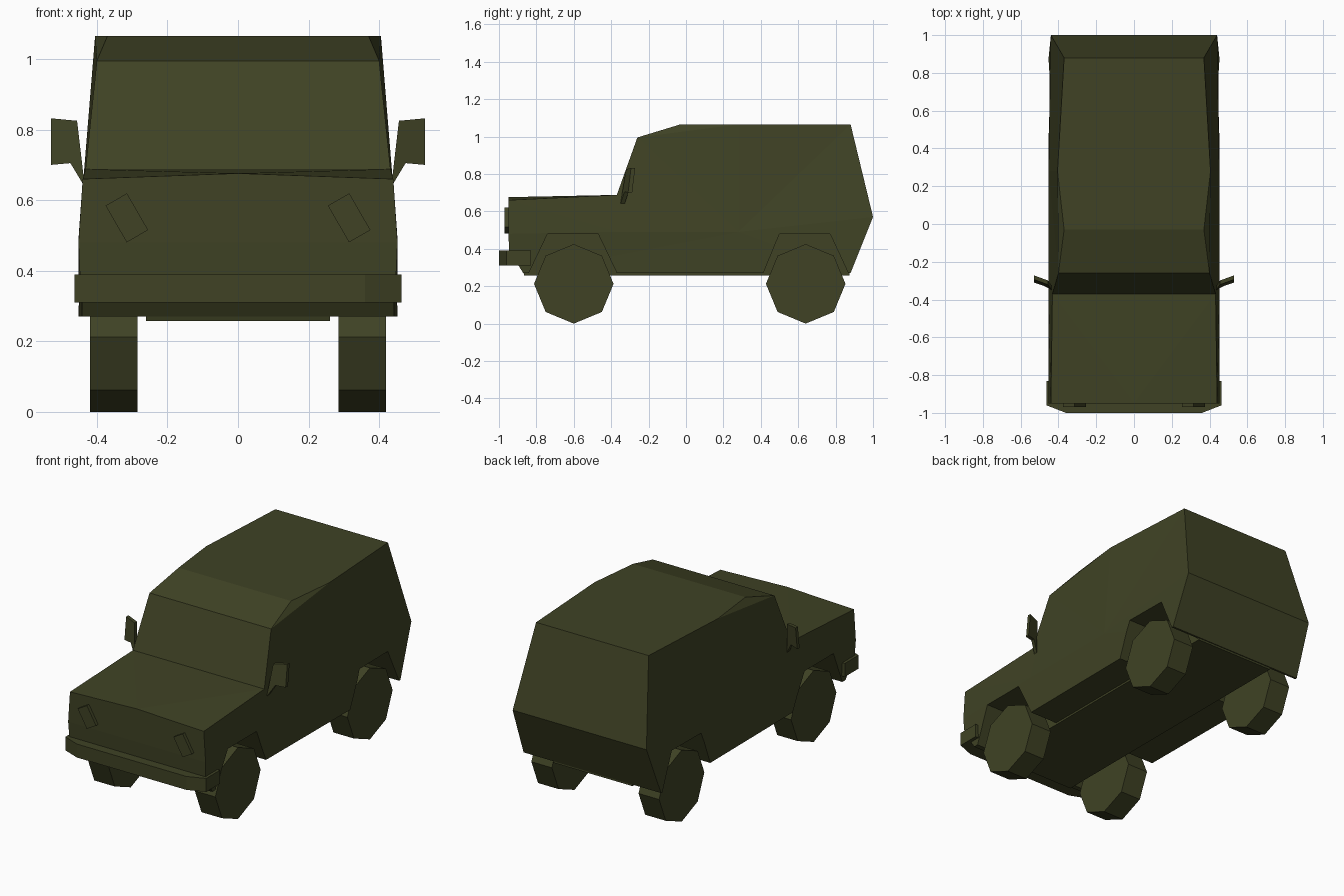
import bpy, bmesh, math
from mathutils import Matrix

cube = bpy.data.objects.get("Cube")
if cube:
    bpy.data.objects.remove(cube, do_unlink=True)

COLOUR = (0.05, 0.055, 0.018, 1)
olive = bpy.data.materials.new("dark olive")
olive.use_nodes = True
olive.diffuse_color = COLOUR
shader = next(n for n in olive.node_tree.nodes if n.type == 'BSDF_PRINCIPLED')
shader.inputs["Base Color"].default_value = COLOUR
shader.inputs["Roughness"].default_value = 0.8


def finish(name, bm):
    bmesh.ops.recalc_face_normals(bm, faces=bm.faces)
    mesh = bpy.data.meshes.new(name)
    bm.to_mesh(mesh)
    bm.free()
    mesh.materials.append(olive)
    ob = bpy.data.objects.new(name, mesh)
    bpy.context.collection.objects.link(ob)
    return ob


def prism(name, outline, offset):
    """Flat outline of 3D points pushed along an offset into a solid."""
    bm = bmesh.new()
    a = [bm.verts.new(p) for p in outline]
    b = [bm.verts.new([u + v for u, v in zip(p, offset)]) for p in outline]
    bm.faces.new(a)
    bm.faces.new(b[::-1])
    for i in range(len(a)):
        j = (i + 1) % len(a)
        bm.faces.new((a[i], b[i], b[j], a[j]))
    return finish(name, bm)


# Body shell: half width, y, z of each named point, mirrored across the middle
points = dict(
    sill_front=(.44, -.87, .27), nose_low=(.448, -.945, .39),
    nose_belt=(.452, -.95, .48), hood_front=(.44, -.95, .66),
    screen_base=(.432, -.37, .688), screen_top=(.40, -.26, .995),
    roof_front=(.37, -.03, 1.065), roof_mid=(.405, .28, 1.065),
    roof_rear=(.37, .88, 1.065), tail=(.44, 1.0, .57),
    sill_rear=(.452, .88, .27), belt_front=(.452, -.37, .49),
    belt_mid=(.452, .28, .49))
bm = bmesh.new()
sides = [{k: bm.verts.new((s * x, y, z)) for k, (x, y, z) in points.items()}
         for s in (1, -1)]
panels = ["sill_front nose_low nose_belt belt_front",
          "sill_front belt_front belt_mid sill_rear",
          "sill_rear belt_mid tail",
          "nose_belt hood_front screen_base belt_front",
          "belt_front screen_base screen_top roof_mid belt_mid",
          "screen_top roof_front roof_mid",
          "belt_mid roof_mid roof_rear tail"]
for side in sides:
    for panel in panels:
        bm.faces.new([side[k] for k in panel.split()])
L, R = sides
# Raised middle of the hood's front edge
crown = bm.verts.new((0, -.95, .676))
bm.faces.new((L["nose_belt"], L["hood_front"], crown, R["hood_front"], R["nose_belt"]))
for s in sides:
    bm.faces.new((s["hood_front"], s["screen_base"], crown))
bm.faces.new((L["screen_base"], R["screen_base"], crown))
strips = ["sill_front nose_low nose_belt", "screen_base screen_top roof_front roof_mid "
          "roof_rear tail sill_rear sill_front"]
for strip in strips:
    keys = strip.split()
    for a, b in zip(keys, keys[1:]):
        bm.faces.new((L[a], L[b], R[b], R[a]))
bmesh.ops.triangulate(bm, faces=bm.faces)
body = finish("body", bm)

# Wheel arches cut out of the body
arches = {"front": [(-.85, .25), (-.74, .48), (-.47, .48), (-.36, .25)],
          "rear": [(.405, .25), (.50, .48), (.77, .48), (.877, .25)]}
cutters = []
for end, arch in arches.items():
    for s in (1, -1):
        cutters.append(prism(end + "_arch_cutter", [(s * .26, y, z) for y, z in arch],
                             (s * .3, 0, 0)))
for cutter in cutters:
    cutter.hide_render = True
    mod = body.modifiers.new("arch", 'BOOLEAN')
    mod.operation = 'DIFFERENCE'
    mod.solver = 'EXACT'
    mod.object = cutter
bpy.context.view_layer.update()
cut = bpy.data.meshes.new_from_object(
    body.evaluated_get(bpy.context.evaluated_depsgraph_get()))
body.modifiers.clear()
body.data = cut
for cutter in cutters:
    bpy.data.objects.remove(cutter, do_unlink=True)

# Belly pan between the wheels
prism("belly_pan", [(-.26, -.865, .258), (-.26, .875, .258),
                    (-.26, .875, .28), (-.26, -.88, .31)], (.52, 0, 0))

# Front bumper with tapered corners
prism("front_bumper", [(-.463, -.83, .31), (-.463, -.96, .31), (-.36, -1.0, .31),
                       (.36, -1.0, .31), (.463, -.96, .31), (.463, -.83, .31)],
      (0, 0, .08))

# Eight-sided wheels
for end, y in (("front", -.60), ("rear", .64)):
    for side, s in (("left", 1), ("right", -1)):
        bm = bmesh.new()
        bmesh.ops.create_cone(bm, cap_ends=True, segments=8, radius1=.2125,
                              radius2=.2125, depth=.135)
        bm.transform(Matrix.Translation((s * .3525, y, .2125))
                     @ Matrix.Rotation(math.pi / 2, 4, 'Y'))
        finish(f"{end}_{side}_wheel", bm)

# Slanted headlights and side mirrors
mirror = [(.53, .832), (.53, .70), (.475, .705), (.434, .637), (.456, .825)]
for side, s in (("left", 1), ("right", -1)):
    bm = bmesh.new()
    bmesh.ops.create_cube(bm, size=1)
    bm.transform(Matrix.Translation((s * .315, -.955, .55))
                 @ Matrix.Rotation(math.radians(-30), 4, 'Y')
                 @ Matrix.Diagonal((.07, .03, .12, 1)))
    finish(side + "_headlight", bm)
    prism(side + "_mirror", [(s * x, -.345 + .35 * (x - .45) + .12 * (z - .64), z)
                             for x, z in mirror], (0, .022, 0))
